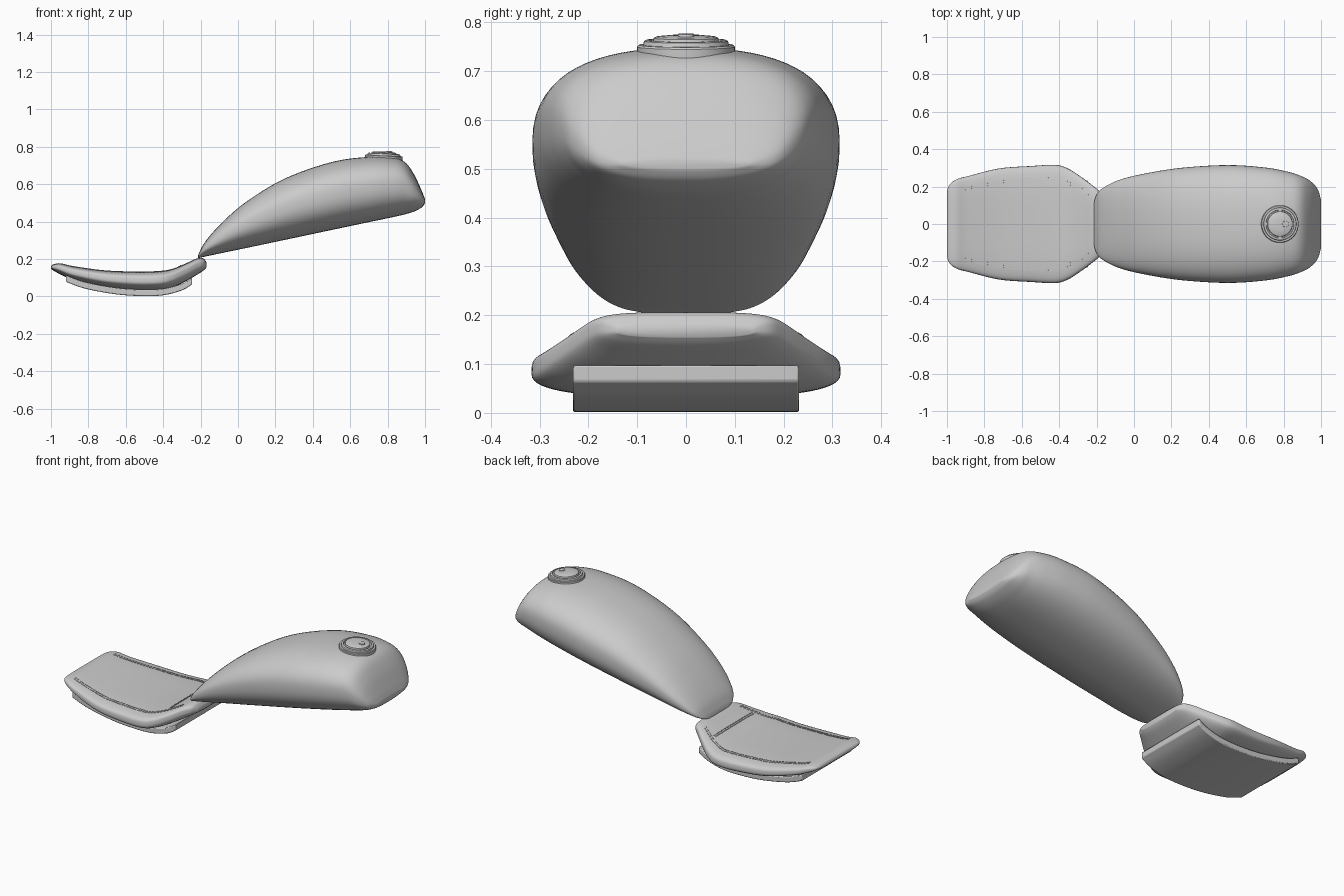
import bpy, bmesh, math
from mathutils import Vector, Matrix

cube = bpy.data.objects.get("Cube")
if cube:
    bpy.data.objects.remove(cube)

grey = bpy.data.materials.new("plain grey")
grey.use_nodes = True
tone = (0.6, 0.6, 0.6, 1)
grey.diffuse_color = tone
grey.node_tree.nodes["Principled BSDF"].inputs["Base Color"].default_value = tone


def finish(name, bm, angle=40):
    bmesh.ops.recalc_face_normals(bm, faces=bm.faces)
    mesh = bpy.data.meshes.new(name)
    bm.to_mesh(mesh)
    bm.free()
    mesh.materials.append(grey)
    obj = bpy.data.objects.new(name, mesh)
    bpy.context.collection.objects.link(obj)
    bpy.ops.object.select_all(action='DESELECT')
    obj.select_set(True)
    bpy.context.view_layer.objects.active = obj
    bpy.ops.object.shade_smooth_by_angle(angle=math.radians(angle))
    return obj


def smooth_rows(rows, steps):
    """Catmull-Rom interpolation through rows of numbers."""
    out = []
    for i in range(len(rows) - 1):
        quad = [rows[max(i - 1, 0)], rows[i], rows[i + 1], rows[min(i + 2, len(rows) - 1)]]
        for s in range(steps):
            t = s / steps
            out.append([b + t * ((c - a) + t * ((a + a + 4 * c - 5 * b - d)
                        + t * (3 * (b - c) + d - a))) / 2 for a, b, c, d in zip(*quad)])
    return out + [list(rows[-1])]


def loft(name, stations, middle, upper, lower, around=64):
    """Skin superellipse sections; stations hold x, top, bottom, half width."""
    bm = bmesh.new()
    rings = []
    for x, top, bottom, half in stations:
        centre = bottom + (top - bottom) * middle
        ring = []
        for k in range(around):
            a = math.tau * k / around
            c, s = math.cos(a), math.sin(a)
            power = upper if s >= 0 else lower
            reach = (top - centre) if s >= 0 else (centre - bottom)
            y = half * math.copysign(abs(c) ** (2 / power), c)
            z = centre + reach * math.copysign(abs(s) ** (2 / power), s)
            ring.append(bm.verts.new((x, y, z)))
        rings.append(ring)
    for r, q in zip(rings, rings[1:]):
        for k in range(around):
            n = (k + 1) % around
            bm.faces.new((r[k], r[n], q[n], q[k]))
    bm.faces.new(rings[0])
    bm.faces.new(rings[-1])
    return finish(name, bm, 60)


# Fuel tank shell
tank = smooth_rows([
    (-.215, .212, .204, .10), (-.205, .24, .206, .145), (-.17, .30, .214, .19),
    (-.08, .40, .233, .235), (.05, .51, .26, .268), (.25, .63, .302, .30),
    (.5, .718, .355, .315), (.7, .746, .397, .302), (.82, .743, .422, .28),
    (.89, .72, .438, .258), (.94, .655, .453, .232), (.98, .57, .474, .19),
    (.997, .527, .494, .14), (1, .515, .505, .11)], 6)
loft("tank_shell", tank, .54, 2.4, 2.4)

# Filler cap: a turned profile on the tank top
cap_profile = [(.10, -.06), (.10, 0), (.097, .004), (.088, .004), (.086, .012),
               (.082, .014), (.076, .014), (.074, .008), (.068, .008), (.066, .018),
               (.06, .021), (.03, .024), (0, .025)]
bm = bmesh.new()
verts = [bm.verts.new((r, 0, z)) for r, z in cap_profile]
edges = [bm.edges.new(pair) for pair in zip(verts, verts[1:])]
bmesh.ops.spin(bm, geom=verts + edges, axis=(0, 0, 1), cent=(0, 0, 0),
               angle=math.tau, steps=48, use_duplicate=False)
bmesh.ops.remove_doubles(bm, verts=bm.verts, dist=.0005)
cap_place = Matrix.Translation((.78, 0, .75)) @ Matrix.Rotation(math.radians(3), 4, 'Y')
bm.transform(cap_place)
finish("filler_cap", bm, 30)

# Lock disc on the cap
bm = bmesh.new()
bmesh.ops.create_cone(bm, cap_ends=True, segments=24, radius1=.018, radius2=.016, depth=.008)
bm.transform(cap_place @ Matrix.Translation((.028, 0, .024)))
finish("cap_lock", bm, 30)

# Seat cushion
seat = smooth_rows([
    (-1, .158, .148, .16), (-.99, .17, .14, .205), (-.95, .177, .118, .238),
    (-.88, .162, .088, .258), (-.72, .14, .05, .297), (-.55, .133, .032, .31),
    (-.42, .136, .033, .316), (-.35, .148, .048, .295), (-.28, .176, .08, .25),
    (-.22, .203, .115, .205), (-.185, .203, .138, .175), (-.168, .18, .155, .14)], 6)
loft("seat_cushion", seat, .48, 4, 2.6)

# Seat base pan: bottom curve closed by a raised copy, extruded sideways
curve = smooth_rows([(-.92, .078), (-.82, .042), (-.66, .012), (-.52, .002),
                     (-.4, .006), (-.3, .032), (-.245, .064)], 4)
bm = bmesh.new()
outline = curve + [(x, z + .035) for x, z in reversed(curve)]
side = bm.faces.new([bm.verts.new((x, -.232, z)) for x, z in outline])
new = bmesh.ops.extrude_face_region(bm, geom=[side])["geom"]
bmesh.ops.translate(bm, vec=(0, .464, 0), verts=[v for v in new if isinstance(v, bmesh.types.BMVert)])
pan = finish("seat_base", bm, 35)
bevel = pan.modifiers.new("soft edges", 'BEVEL')
bevel.width, bevel.segments = .005, 2


# Stitching laid on the cushion
def seat_height(x, y):
    for a, b in zip(seat, seat[1:]):
        if a[0] <= x <= b[0]:
            t = (x - a[0]) / (b[0] - a[0])
            top, bottom, half = (p + (q - p) * t for p, q in zip(a[1:], b[1:]))
            centre = bottom + (top - bottom) * .48
            return centre + (top - centre) * (1 - min(abs(y) / half, 1) ** 4) ** .25
    return 0


def stitch_row(bm, path, gap):
    for a, b in zip(path, path[1:]):
        a, b = Vector(a), Vector(b)
        count = max(1, round((b - a).length / gap))
        for i in range(count):
            ends = [a.lerp(b, (i + f) / count) for f in (.2, .8)]
            p, q = (Vector((e.x, e.y, seat_height(e.x, e.y))) for e in ends)
            turn = (q - p).to_track_quat('X', 'Z').to_matrix().to_4x4()
            size = Matrix.Diagonal(((q - p).length, .004, .005, 1))
            bmesh.ops.create_cube(bm, size=1, matrix=Matrix.Translation((p + q) / 2) @ turn @ size)


bm = bmesh.new()
for sign in (-1, 1):
    for inset in (0, .014):
        stitch_row(bm, [(x, sign * (y - inset)) for x, y in
                        ((-.94, .19), (-.7, .235), (-.42, .25), (-.32, .215), (-.24, .17))], .018)
for x in (-.317, -.307):
    stitch_row(bm, [(x, -.18), (x, .18)], .012)
finish("seat_stitching", bm, 30)
